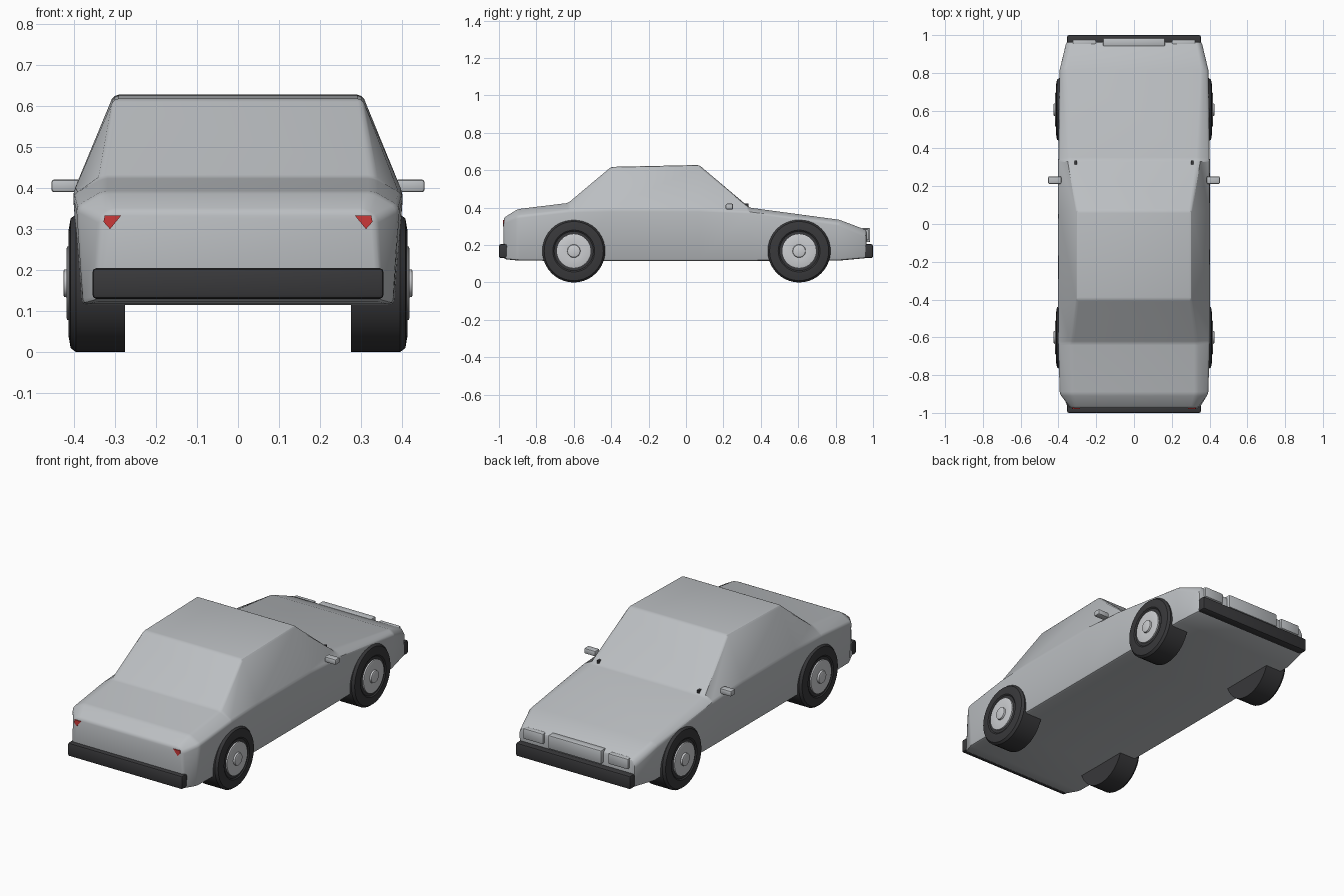
import bpy, bmesh, math

default = bpy.data.objects.get("Cube")
if default:
    bpy.data.objects.remove(default, do_unlink=True)


def material(name, rgb):
    m = bpy.data.materials.new(name)
    m.use_nodes = True
    m.diffuse_color = (*rgb, 1)
    m.node_tree.nodes["Principled BSDF"].inputs["Base Color"].default_value = (*rgb, 1)
    return m


SILVER = material("silver paint", (0.5, 0.52, 0.54))
RUBBER = material("black rubber", (0.04, 0.04, 0.043))
HUB = material("pale hub metal", (0.6, 0.61, 0.63))
RED = material("red lens", (0.6, 0.04, 0.04))


def finish(bm, name, mat, bevel=0.0, segments=2, smooth=30):
    bmesh.ops.recalc_face_normals(bm, faces=bm.faces)
    if bevel:
        sharp = [e for e in bm.edges if e.calc_face_angle(0) > math.radians(14)]
        bmesh.ops.bevel(bm, geom=sharp, offset=bevel, segments=segments,
                        profile=0.5, affect='EDGES', clamp_overlap=True)
    mesh = bpy.data.meshes.new(name)
    bm.to_mesh(mesh)
    bm.free()
    mesh.materials.append(mat)
    obj = bpy.data.objects.new(name, mesh)
    bpy.context.collection.objects.link(obj)
    bpy.ops.object.select_all(action='DESELECT')
    obj.select_set(True)
    bpy.context.view_layer.objects.active = obj
    bpy.ops.object.shade_smooth_by_angle(angle=math.radians(smooth))
    return obj


def box(name, lo, hi, mat, bevel=0.0):
    bm = bmesh.new()
    bmesh.ops.create_cube(bm, size=1)
    for v in bm.verts:
        v.co = [(a + b) / 2 + c * (b - a) for a, b, c in zip(lo, hi, v.co)]
    return finish(bm, name, mat, bevel)


def lathe(name, profile, centre, side, mat, steps=40):
    """Spin (x, radius) points about an axle along x."""
    bm = bmesh.new()
    rings = []
    for x, r in profile:
        angles = [2 * math.pi * i / steps for i in range(steps)]
        rings.append([bm.verts.new((side * x, centre[0] + r * math.cos(a),
                                    centre[1] + r * math.sin(a))) for a in angles])
    for a, b in zip(rings, rings[1:]):
        for i in range(steps):
            j = (i + 1) % steps
            bm.faces.new((a[i], a[j], b[j], b[i]))
    bm.faces.new(rings[0])
    bm.faces.new(rings[-1])
    return finish(bm, name, mat)


# Body shell lofted from tail to nose: y, sill (x, z), belt (x, z), top edge (x, z)
stations = [
    (-0.975, (0.35, 0.125), (0.335, 0.325), (0.31, 0.345)),
    (-0.90, (0.378, 0.117), (0.394, 0.355), (0.33, 0.392)),
    (-0.63, (0.382, 0.115), (0.402, 0.385), (0.33, 0.425)),
    (-0.40, (0.382, 0.115), (0.402, 0.39), (0.303, 0.618)),
    (0.07, (0.382, 0.115), (0.402, 0.39), (0.303, 0.628)),
    (0.34, (0.382, 0.115), (0.402, 0.38), (0.34, 0.4)),
    (0.82, (0.38, 0.117), (0.394, 0.315), (0.365, 0.335)),
    (0.965, (0.355, 0.13), (0.358, 0.25), (0.34, 0.28)),
]
bm = bmesh.new()
rings = []
for y, *points in stations:
    outline = points + [(-x, z) for x, z in reversed(points)]
    rings.append([bm.verts.new((x, y, z)) for x, z in outline])
for a, b in zip(rings, rings[1:]):
    for i in range(len(a)):
        j = (i + 1) % len(a)
        bm.faces.new((a[i], a[j], b[j], b[i]))
bm.faces.new(rings[0])
bm.faces.new(rings[-1])
finish(bm, "body_shell", SILVER, bevel=0.012)

# Bumpers and grille
box("rear_bumper", (-0.355, -1.0, 0.13), (0.355, -0.94, 0.205), RUBBER, 0.01)
box("front_bumper", (-0.355, 0.94, 0.13), (0.355, 1.0, 0.205), RUBBER, 0.01)
box("grille", (-0.165, 0.94, 0.215), (0.165, 0.985, 0.292), SILVER, 0.008)

tyre_profile = [(0.275, 0.155), (0.275, 0.168), (0.395, 0.168), (0.408, 0.158),
                (0.413, 0.13), (0.413, 0.112), (0.408, 0.105), (0.408, 0.09)]
hub_profile = [(0.40, 0.09), (0.416, 0.09), (0.418, 0.085), (0.415, 0.035),
               (0.424, 0.033), (0.426, 0.028)]

for side, label in ((1, "left"), (-1, "right")):
    def side_box(name, x0, x1, y0, y1, z0, z1, mat, bevel=0.0):
        xs = sorted((side * x0, side * x1))
        return box(f"{label}_{name}", (xs[0], y0, z0), (xs[1], y1, z1), mat, bevel)

    # Wheels
    for y, end in ((-0.6, "rear"), (0.605, "front")):
        lathe(f"{label}_{end}_tyre", tyre_profile, (y, 0.168), side, RUBBER)
        lathe(f"{label}_{end}_hub", hub_profile, (y, 0.168), side, HUB)

    # Lamps, mirrors and wiper pivots
    side_box("headlight", 0.2, 0.325, 0.94, 0.977, 0.225, 0.285, SILVER, 0.008)
    side_box("mirror", 0.385, 0.455, 0.212, 0.252, 0.39, 0.421, SILVER, 0.007)
    side_box("wiper_pivot", 0.303, 0.316, 0.305, 0.335, 0.40, 0.421, RUBBER)

    # Triangular tail lamp
    bm = bmesh.new()
    corners = [(0.285, 0.333), (0.325, 0.333), (0.328, 0.318), (0.312, 0.3)]
    face = bm.faces.new([bm.verts.new((side * x, -0.979, z)) for x, z in corners])
    out = bmesh.ops.extrude_face_region(bm, geom=[face])["geom"]
    for v in out:
        if isinstance(v, bmesh.types.BMVert):
            v.co.y += 0.009
    finish(bm, f"{label}_tail_lamp", RED)
